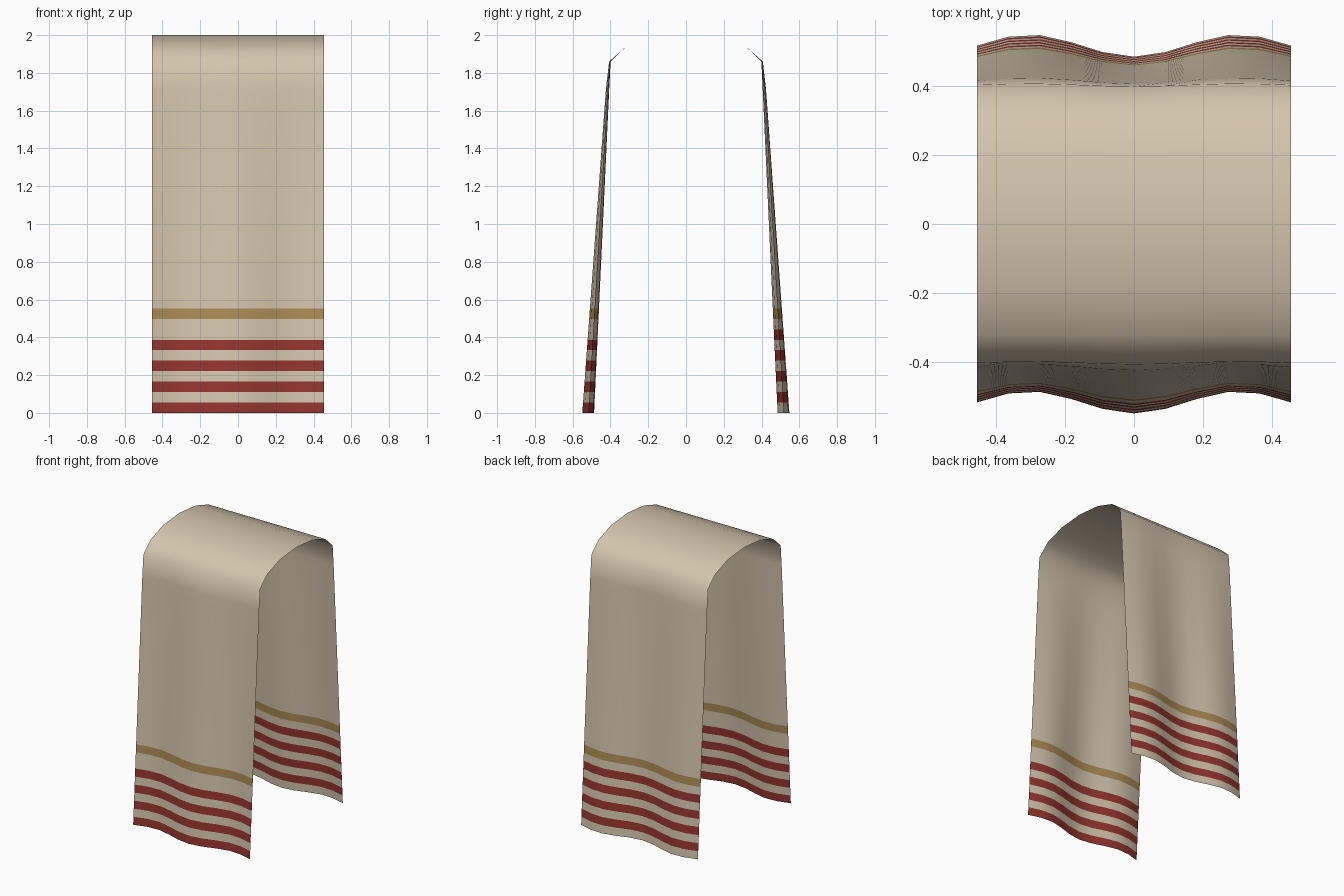
import bpy, bmesh, math

cube = bpy.data.objects.get("Cube")
if cube:
    bpy.data.objects.remove(cube, do_unlink=True)


def material(name, rgb):
    m = bpy.data.materials.new(name)
    m.use_nodes = True
    m.diffuse_color = (*rgb, 1)
    m.node_tree.nodes["Principled BSDF"].inputs["Base Color"].default_value = (*rgb, 1)
    return m


HALF_WIDTH = 0.455
COLUMNS = 10
BAND = 0.0553       # height of one woven row
ROWS = 32           # rows in each hanging side
CREAM, RED, GOLD = range(3)

# Half profile from hem to crown: (distance from centre, height, fold depth)
half = []
for i in range(ROWS):
    t = 1 - i / (ROWS - 1)
    half.append((0.415 + 0.102 * t, i * BAND, 0.009 + 0.023 * t))
half += [(0.403, 1.86, 0.004), (0.322, 1.935, 0), (0.18, 1.983, 0)]

# Full path: up the front, over the crown, down the back
path = [(-d, z, a) for d, z, a in half] + [(0, 2.0, 0)]
path += [(d, z, a) for d, z, a in reversed(half)]

# Draped cloth sheet with folds deepening towards the hems
bm = bmesh.new()
grid = []
for y, z, depth in path:
    row = []
    for c in range(COLUMNS + 1):
        u = 2 * c / COLUMNS - 1
        fold = -depth * math.cos(1.5 * math.pi * u)
        row.append(bm.verts.new((u * HALF_WIDTH, y + fold, z)))
    grid.append(row)

# Stripes: alternate red rows near each hem, one gold row above
for r in range(len(path) - 1):
    from_hem = min(r, len(path) - 2 - r)
    is_back = r > len(path) // 2
    if from_hem < 8 and from_hem % 2 == int(is_back):
        colour = RED
    elif from_hem == 9:
        colour = GOLD
    else:
        colour = CREAM
    for c in range(COLUMNS):
        f = bm.faces.new((grid[r][c], grid[r][c + 1], grid[r + 1][c + 1], grid[r + 1][c]))
        f.material_index = colour
        f.smooth = True

mesh = bpy.data.meshes.new("draped_cloth")
bm.to_mesh(mesh)
bm.free()
for name, rgb in (("cream cloth", (0.66, 0.56, 0.42)),
                  ("red stripe", (0.30, 0.036, 0.028)),
                  ("gold stripe", (0.41, 0.26, 0.09))):
    mesh.materials.append(material(name, rgb))
cloth = bpy.data.objects.new("draped_cloth", mesh)
bpy.context.collection.objects.link(cloth)
